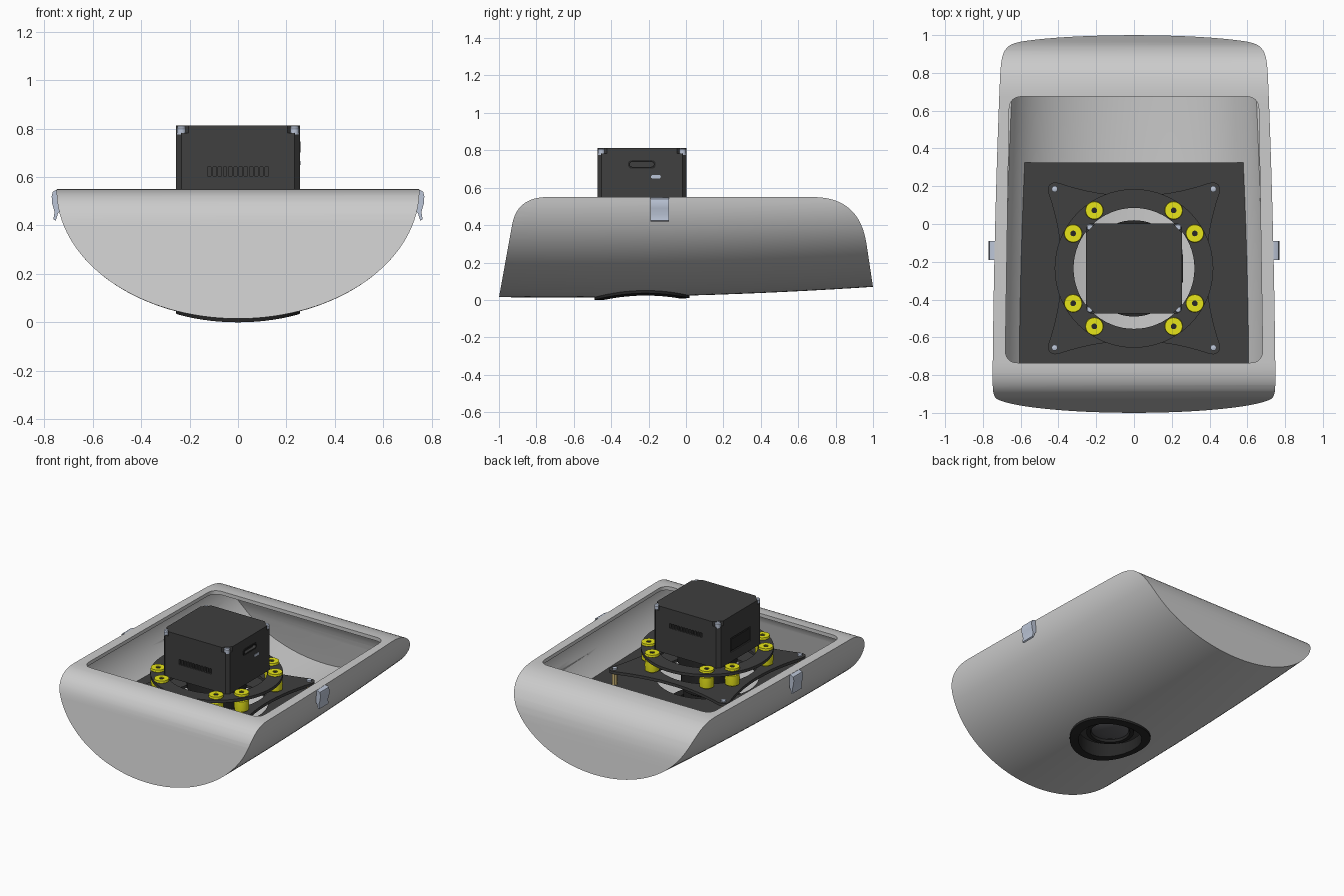
import bpy, bmesh
from math import sin, cos, pi, radians
from mathutils import Vector

if "Cube" in bpy.data.objects:
    bpy.data.objects.remove(bpy.data.objects["Cube"])

CY = -0.235  # y of the lens axis


def mat(name, r, g, b):
    m = bpy.data.materials.new(name)
    m.diffuse_color = (r, g, b, 1)
    m.use_nodes = True
    m.node_tree.nodes["Principled BSDF"].inputs["Base Color"].default_value = m.diffuse_color
    return m


DARK = mat("dark", .05, .05, .05)
BLACK = mat("black", .02, .02, .02)
YELLOW = mat("yellow", .8, .78, .01)
BRASS = mat("brass", .65, .5, .2)
STEEL = mat("steel", .5, .56, .68)
GLASS = mat("glass", .12, .12, .13)


def make(name, bm, material=None):
    bmesh.ops.recalc_face_normals(bm, faces=bm.faces[:])
    me = bpy.data.meshes.new(name)
    bm.to_mesh(me)
    bm.free()
    ob = bpy.data.objects.new(name, me)
    bpy.context.collection.objects.link(ob)
    if material:
        me.materials.append(material)
    return ob


def skin(bm, rings):
    """Closed solid through equal-length point loops."""
    vs = [[bm.verts.new(p) for p in r] for r in rings]
    n = len(vs[0])
    for a, b in zip(vs, vs[1:]):
        for i in range(n):
            bm.faces.new((a[i], a[(i + 1) % n], b[(i + 1) % n], b[i]))
    bm.faces.new(vs[0])
    bm.faces.new(vs[-1][::-1])


def prism(name, pts, axis, a, b, material=None):
    f = {'x': lambda p, t: (t, p[0], p[1]), 'y': lambda p, t: (p[0], t, p[1]),
         'z': lambda p, t: (p[0], p[1], t)}[axis]
    bm = bmesh.new()
    skin(bm, [[f(p, t) for p in pts] for t in (a, b)])
    return make(name, bm, material)


def lathe(name, prof, x, y, material=None, n=32, closed=False):
    """Revolve (radius, z) points around a vertical axis."""
    bm = bmesh.new()
    rings = [[(x + r * cos(2 * pi * i / n), y + r * sin(2 * pi * i / n), z) for i in range(n)]
             for r, z in prof]
    if closed:
        vs = [[bm.verts.new(p) for p in r] for r in rings]
        for a, b in zip(vs, vs[1:] + vs[:1]):
            for i in range(n):
                bm.faces.new((a[i], a[(i + 1) % n], b[(i + 1) % n], b[i]))
    else:
        skin(bm, rings)
    return make(name, bm, material)


def tube(name, r0, r1, z0, z1, material=None, n=64):
    return lathe(name, [(r0, z0), (r1, z0), (r1, z1), (r0, z1)], 0, CY, material, n, True)


def boxes(name, items, material=None):
    bm = bmesh.new()
    for x0, x1, y0, y1, z0, z1 in items:
        skin(bm, [[(x0, y0, z), (x1, y0, z), (x1, y1, z), (x0, y1, z)] for z in (z0, z1)])
    return make(name, bm, material)


def boolean(ob, cutter, op='DIFFERENCE'):
    m = ob.modifiers.new("cut", 'BOOLEAN')
    m.operation, m.object, m.solver = op, cutter, 'EXACT'
    bpy.context.view_layer.objects.active = ob
    bpy.ops.object.modifier_apply(modifier=m.name)
    bpy.data.objects.remove(cutter)


def bez(a, c, b, n=12):
    a, b, c = Vector(a), Vector(b), Vector(c)
    return [tuple(a * (1 - t) ** 2 + c * 2 * t * (1 - t) + b * t * t) for t in (i / n for i in range(n + 1))]


def rounded(corners, r, n=6):
    """Polygon with rounded corners."""
    out = []
    for i, c in enumerate(corners):
        c = Vector(c)
        p, q = Vector(corners[i - 1]), Vector(corners[(i + 1) % len(corners)])
        out += bez(c + (p - c).normalized() * r, c, c + (q - c).normalized() * r, n)
    return out


def loft(name, off):
    """Tapering half-ellipse body, offset by off, open-ended upwards."""
    bm = bmesh.new()
    rings = []
    for k in range(15):
        y = -1.1 + 2.2 * k / 14
        w = .735 - .025 * y - .01 * y * y + off
        d = .527 - .0275 * y - .0195 * y * y + off
        rings.append([(w, y, .7)] + [(w * cos(pi * i / 64), y, .55 - d * sin(pi * i / 64)) for i in range(65)]
                     + [(-w, y, .7)])
    skin(bm, rings)
    return make(name, bm)


# Hull: lofted body trimmed by the side profile, then hollowed
hull = loft("hull", 0)
side = [(-1.006, -.02)] + bez((-.93, .4), (-.905, .55), (-.74, .55)) \
    + bez((.68, .55), (.928, .55), (.965, .3)) + [(1.013, -.02)]
boolean(hull, prism("trim", side, 'x', -1, 1), 'INTERSECT')
cavity = loft("cavity", -.03)
inner = [(-.97, -.02)] + bez((-.9, .38), (-.88, .525), (-.73, .525)) \
    + bez((.67, .525), (.895, .525), (.93, .3)) + [(.975, -.02)]
boolean(cavity, prism("inner", inner, 'x', -1, 1), 'INTERSECT')
boolean(hull, cavity)
boolean(hull, prism("opening", rounded([(-.682, -.735), (.682, -.735), (.66, .675), (-.66, .675)], .07),
                    'z', .4, .7))
boolean(hull, lathe("lens_hole", [(.23, -.2), (.23, .2)], 0, CY, n=64))

# Lens port ring following the underside of the hull
ring = tube("lens_port_ring", .2, .255, -.1, .1, BLACK)
boolean(ring, loft("skin", .014), 'INTERSECT')

# Floor plate inside the hull
floor = prism("floor_plate", [(-.622, -.8), (.622, -.8), (.597, .325), (-.597, .325)], 'z', .262, .28, DARK)
boolean(floor, lathe("hole", [(.325, .2), (.325, .4)], 0, CY, n=64))

# Four-armed mounting plate with concave edges
out = []
for k in range(4):
    c, s = cos(k * pi / 2), sin(k * pi / 2)
    arm = bez((-.40, .453), (0, .315), (.40, .453), 16)
    arm += [(.42 + .035 * cos(radians(a)), .42 + .035 * sin(radians(a))) for a in (90, 67, 45, 22, 0)]
    out += [(x * c + y * s, CY - x * s + y * c) for x, y in arm]
mount = prism("mounting_plate", out, 'z', .365, .385, DARK)
boolean(mount, lathe("hole", [(.325, .2), (.325, .5)], 0, CY, n=64))

# Upper damper ring
upper = tube("damper_ring", .32, .42, .475, .495, DARK)

# Posts, post screws, dampers and box corner screws
damper = [(.015, .345), (.04, .345), (.042, .36), (.03, .365), (.03, .387), (.046, .395), (.048, .43),
          (.046, .465), (.03, .473), (.03, .496), (.048, .5), (.046, .515), (.015, .515)]
for sx in (-1, 1):
    for sy in (-1, 1):
        px, py = sx * .42, CY + sy * .42
        lathe("post", [(.018, .27), (.018, .366)], px, py, BRASS, 6)
        lathe("post_screw", [(.016, .385), (.016, .395), (.009, .398)], px, py, STEEL, 16)
        for dx, dy in ((.21, .307), (.322, .185)):
            lathe("damper", damper, sx * dx, CY + sy * dy, YELLOW, 28, True)
            lathe("damper_core", [(.016, .35), (.016, .51)], sx * dx, CY + sy * dy, BLACK, 16)
        lathe("box_screw", [(.019, .775), (.019, .803), (.014, .81)], sx * .233, CY + sy * .217, STEEL, 20)


# Camera box: body with bevelled uprights and lid with cut corners
def octagon(hx, hy, c):
    q = [(hx, hy - c), (hx - c, hy)]
    pts = q + [(-x, y) for x, y in q[::-1]]
    pts += [(-x, -y) for x, y in pts]
    return [(x, CY + y) for x, y in pts]


body = prism("camera_box", octagon(.255, .238, .022), 'z', .495, .782, DARK)
slots = []
for i in range(12):
    x = -.118 + i * .0215
    slots.append((x - .007, x + .007, -.5, -.455, .605, .642))
    slots.append((x - .007, x + .007, -.02, .05, .68, .712))
slots.append((-.3, -.248, CY - .11, CY + .11, .56, .66))
boolean(body, boxes("slots", slots))
lid = prism("camera_box_lid", octagon(.255, .238, .05), 'z', .782, .813, DARK)


# Side port, its rim and a small connector
def pill(y0, y1, z0, z1):
    r = (z1 - z0) / 2 - .0005
    return rounded([(y0, z0), (y1, z0), (y1, z1), (y0, z1)], r, 5)


boolean(body, prism("port_cut", pill(-.3, -.172, .712, .737), 'x', .235, .3))
rim = prism("port_rim", pill(-.31, -.162, .702, .747), 'x', .25, .259, BLACK)
boolean(rim, prism("rim_cut", pill(-.3, -.172, .712, .737), 'x', .2, .3))
prism("side_connector", pill(-.187, -.135, .65, .667), 'x', .25, .258, STEEL)
boxes("side_door", [(-.254, -.24, CY - .1, CY + .1, .57, .65)], BLACK)

# Lens barrel and glass
lathe("lens_barrel", [(.19, .5), (.19, .4), (.165, .39), (.165, .22), (.15, .21), (.15, .07), (.125, .07),
                      (.118, .09)], 0, CY, BLACK, 48)
lathe("lens_glass", [(.12, .1), (.118, .085), (.09, .074), (.045, .067), (.005, .065)], 0, CY, GLASS, 48)

# Side latches
latch = [(.735, .549), (.75, .547), (.764, .54), (.769, .52), (.767, .49), (.757, .455), (.762, .425),
         (.752, .42), (.743, .45), (.735, .46)]
for s in (-1, 1):
    prism("side_latch", [(s * x, z) for x, z in latch], 'y', -.19, -.09, STEEL)

# Smooth shading with sharp edges kept
for ob in bpy.data.objects:
    ob.select_set(True)
bpy.context.view_layer.objects.active = hull
bpy.ops.object.shade_smooth_by_angle(angle=radians(30))
